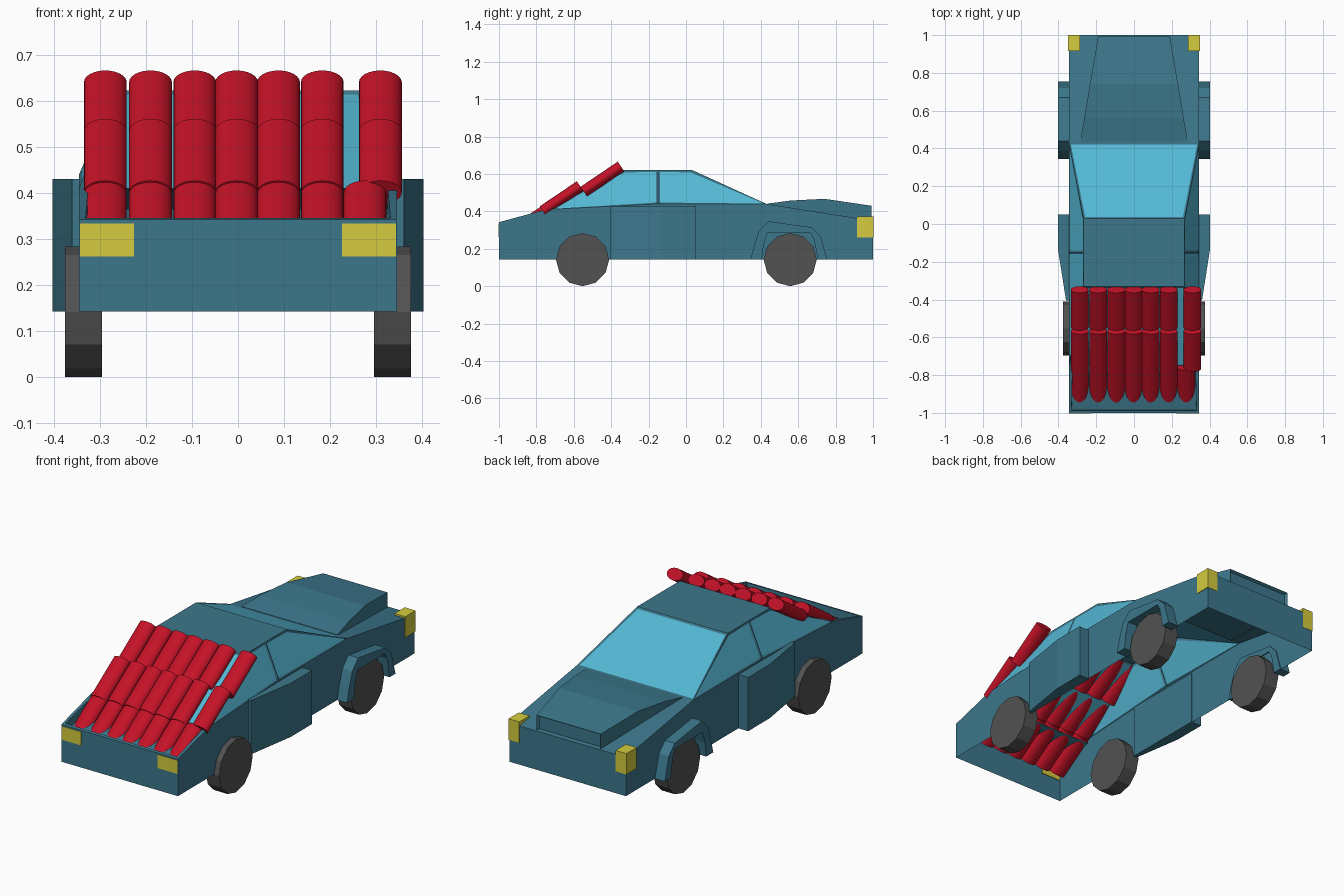
import bpy, bmesh, math
from mathutils import Matrix

if "Cube" in bpy.data.objects:
    bpy.data.objects.remove(bpy.data.objects["Cube"])


def mat(name, col):
    m = bpy.data.materials.new(name)
    m.diffuse_color = (*col, 1)
    m.use_nodes = True
    m.node_tree.nodes["Principled BSDF"].inputs["Base Color"].default_value = m.diffuse_color
    return m


TEAL = mat("teal paint", (0.045, 0.185, 0.26))
GLASS = mat("pale blue glass", (0.09, 0.48, 0.66))
RED = mat("red", (0.55, 0.006, 0.02))
YELLOW = mat("yellow light", (0.66, 0.6, 0.05))
GREY = mat("grey tyre", (0.085, 0.085, 0.085))


def finish(name, bm, mats, normals=True):
    if normals:
        bmesh.ops.recalc_face_normals(bm, faces=bm.faces[:])
    me = bpy.data.meshes.new(name)
    bm.to_mesh(me)
    bm.free()
    for m in mats:
        me.materials.append(m)
    ob = bpy.data.objects.new(name, me)
    bpy.context.collection.objects.link(ob)
    return ob


def prism(name, pts, to3d, a, b, m):
    """Extrude a flat outline between two offsets a and b."""
    bm = bmesh.new()
    lo = [bm.verts.new(to3d(p, a)) for p in pts]
    hi = [bm.verts.new(to3d(p, b)) for p in pts]
    bm.faces.new(lo)
    bm.faces.new(hi[::-1])
    n = len(pts)
    for i in range(n):
        j = (i + 1) % n
        bm.faces.new((lo[i], hi[i], hi[j], lo[j]))
    return finish(name, bm, [m])


def box(name, x0, x1, y0, y1, z0, z1, m):
    return prism(name, [(x0, y0), (x1, y0), (x1, y1), (x0, y1)],
                 lambda p, h: (p[0], p[1], h), z0, z1, m)


def cylinder(name, r, length, sides, matrix, m):
    bm = bmesh.new()
    bmesh.ops.create_cone(bm, cap_ends=True, segments=sides, radius1=r, radius2=r,
                          depth=length, matrix=matrix)
    return finish(name, bm, [m])


# Hollow lower body, open underneath and below the cabin
W = 0.345
prof = [(-1, 0.143), (1, 0.143), (1, 0.35), (0.43, 0.44), (-0.15, 0.44), (-0.75, 0.41), (-1, 0.342)]
bm = bmesh.new()
L = [bm.verts.new((-W, *p)) for p in prof]
R = [bm.verts.new((W, *p)) for p in prof]
bm.faces.new(L)
bm.faces.new(R[::-1])
deck = None
for i, j in ((1, 2), (2, 3), (5, 6), (6, 0)):
    f = bm.faces.new((L[i], R[i], R[j], L[j]))
    if i == 5:
        deck = f
bmesh.ops.recalc_face_normals(bm, faces=bm.faces[:])
# sunken rear deck
bmesh.ops.inset_region(bm, faces=[deck], thickness=0.02)
bmesh.ops.inset_region(bm, faces=[deck], thickness=0.001)
for v in deck.verts:
    v.co.z -= 0.045
finish("lower_body", bm, [TEAL], False)

# Cabin with inset windows
bm = bmesh.new()
low = [(0.43, 0.44), (-0.15, 0.44), (-0.75, 0.41)]
top = [(0.03, 0.622), (-0.15, 0.622), (-0.33, 0.622)]
lows = {s: [bm.verts.new((s * W, *p)) for p in low] for s in (-1, 1)}
tops = {s: [bm.verts.new((s * 0.268, *p)) for p in top] for s in (-1, 1)}
windows = []
for s in (-1, 1):
    for i in (0, 1):
        windows.append(bm.faces.new((lows[s][i], lows[s][i + 1], tops[s][i + 1], tops[s][i])))
for i in (0, 2):
    windows.append(bm.faces.new((lows[-1][i], lows[1][i], tops[1][i], tops[-1][i])))
for i in (0, 1):
    bm.faces.new((tops[-1][i], tops[1][i], tops[1][i + 1], tops[-1][i + 1]))
bmesh.ops.recalc_face_normals(bm, faces=bm.faces[:])
bmesh.ops.inset_individual(bm, faces=windows, thickness=0.014, depth=-0.004)
for f in windows:
    f.material_index = 1
finish("cabin", bm, [TEAL, GLASS], False)

# Raised bonnet, narrowing towards the nose
bm = bmesh.new()
rows = []
for y, z0, z1, w in ((0.435, 0.43, 0.441, 0.285), (0.56, 0.41, 0.458, 0.263),
                     (0.74, 0.38, 0.467, 0.233), (0.992, 0.345, 0.43, 0.19)):
    rows.append([bm.verts.new(c) for c in ((-w, y, z0), (w, y, z0), (w, y, z1), (-w, y, z1))])
for a, b in zip(rows, rows[1:]):
    for i in range(4):
        j = (i + 1) % 4
        bm.faces.new((a[i], a[j], b[j], b[i]))
bm.faces.new(rows[0])
nose = bm.faces.new(rows[-1])
bmesh.ops.recalc_face_normals(bm, faces=bm.faces[:])
bmesh.ops.inset_individual(bm, faces=[nose], thickness=0.012, depth=-0.015)
finish("bonnet", bm, [TEAL], False)

# Parts repeated on both sides
arch = [(0.345, 0.143), (0.365, 0.22), (0.39, 0.295), (0.44, 0.347), (0.67, 0.315), (0.72, 0.265),
        (0.755, 0.143), (0.705, 0.143), (0.685, 0.25), (0.665, 0.285), (0.435, 0.285),
        (0.415, 0.22), (0.405, 0.143)]
for s, side in ((-1, "left"), (1, "right")):
    prism("wheel_arch_" + side, arch, lambda p, h: (h, *p), s * 0.34, s * 0.403, TEAL)
    plan = [(0.34, 0.05), (0.403, 0.05), (0.403, -0.13), (0.36, -0.405), (0.34, -0.405)]
    prism("side_panel_" + side, [(s * x, y) for x, y in plan],
          lambda p, h: (p[0], p[1], h), 0.143, 0.43, TEAL)
    box("nose_light_" + side, s * 0.285, s * 0.349, 0.915, 1.0015, 0.26, 0.372, YELLOW)
    box("tail_light_" + side, s * 0.226, s * 0.343, -1.002, -0.996, 0.262, 0.334, YELLOW)
    for y, end in ((-0.553, "rear"), (0.557, "front")):
        M = Matrix.Translation((s * 0.335, y, 0.142)) @ Matrix.Rotation(math.pi / 2, 4, 'Y')
        cylinder("wheel_%s_%s" % (end, side), 0.142, 0.08, 12, M, GREY)

# Three stepped rows of flattened red rollers over the sloping back
xs = [-0.288, -0.19, -0.094, -0.003, 0.088, 0.183]
tilt = math.radians(34)
for row, (y, z, last) in enumerate(((-0.857, 0.334, 0.276), (-0.666, 0.468, 0.309), (-0.447, 0.573, 0.309))):
    for k, x in enumerate(xs + [last]):
        M = (Matrix.Translation((x, y, z)) @ Matrix.Rotation(tilt - math.pi / 2, 4, 'X')
             @ Matrix.Diagonal((0.0465, 0.031, 1, 1)))
        ob = cylinder("roller_%d_%d" % (row, k), 1, 0.24, 24, M, RED)
        bpy.ops.object.select_all(action='DESELECT')
        ob.select_set(True)
        bpy.context.view_layer.objects.active = ob
        bpy.ops.object.shade_smooth_by_angle(angle=math.radians(40))
